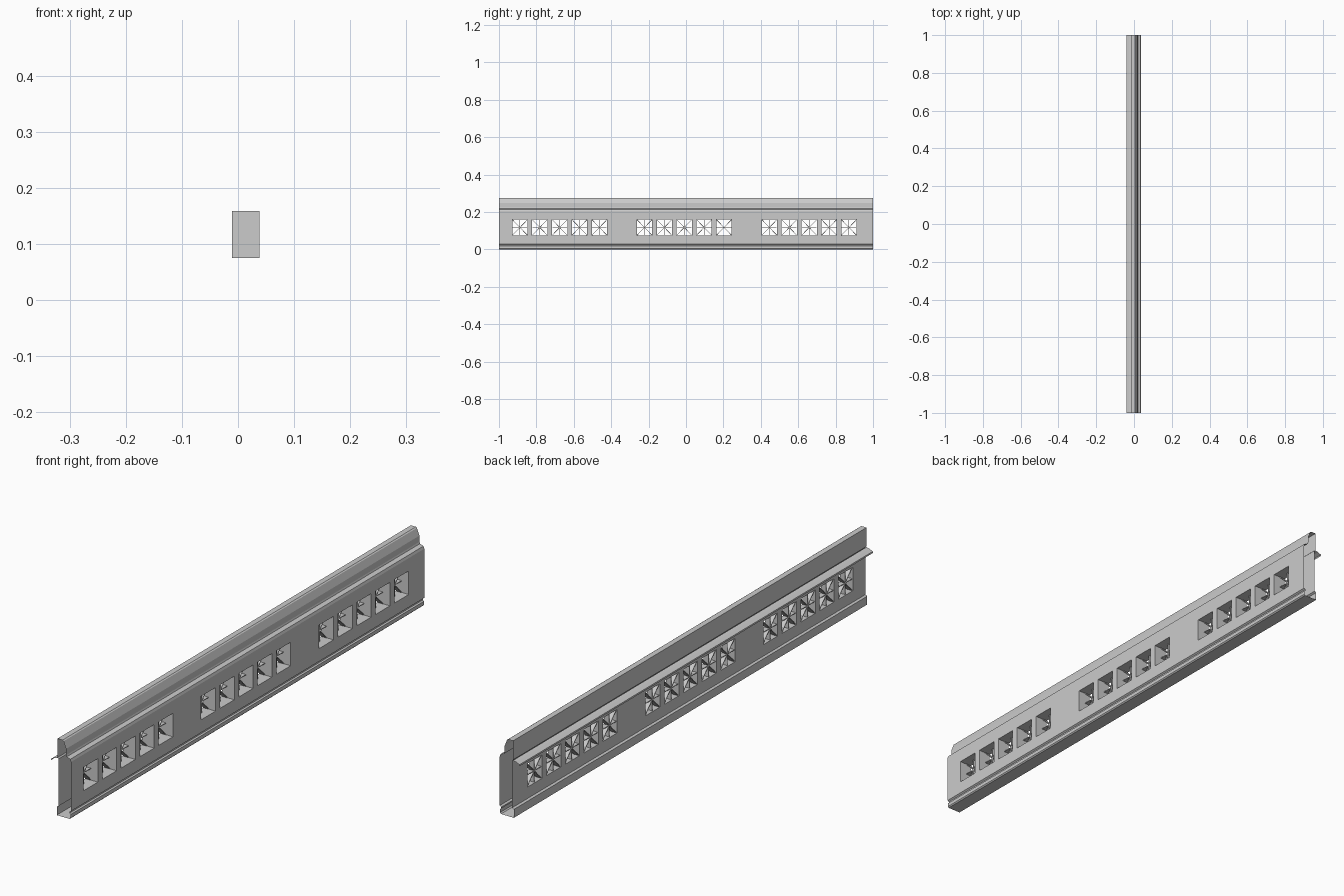
import bpy, bmesh, math
from mathutils import Matrix, Vector

if "Cube" in bpy.data.objects:
    bpy.data.objects.remove(bpy.data.objects["Cube"])

HALF = 1.0
Z0, Z1 = 0.075, 0.159           # window sill and head
W = 0.081                       # window width
FRONT, BACK = 0.038, -0.011     # faces joined by the window sleeves
CENTRES = [s + i * 0.1063 for s in (-0.888, -0.222, 0.446) for i in range(5)]


def finish(bm, name):
    me = bpy.data.meshes.new(name)
    bm.to_mesh(me)
    bm.free()
    ob = bpy.data.objects.new(name, me)
    bpy.context.collection.objects.link(ob)
    return ob


def extrude_profile(bm, pts, ys, closed, skip=lambda a, b, y: False):
    """Sweep an x-z profile through the y stations, leaving out skipped cells."""
    rows = [[bm.verts.new((x, y, z)) for x, z in pts] for y in ys]
    n = len(pts)
    for j in range(len(ys) - 1):
        for i in range(n if closed else n - 1):
            k = (i + 1) % n
            if not skip(pts[i], pts[k], (ys[j] + ys[j + 1]) / 2):
                bm.faces.new((rows[j][i], rows[j][k], rows[j + 1][k], rows[j + 1][i]))


def in_window(a, b, y):
    return ({a[1], b[1]} == {Z0, Z1}
            and any(abs(y - c) < W / 2 for c in CENTRES))


# Hollow rail: folded sheet, open at both ends, windows through front and back
profile = [
    (-0.018, 0.0), (0.033, 0.0), (0.037, 0.004), (0.037, 0.017),
    (0.032, 0.020), (0.032, 0.025), (FRONT, 0.029),
    (FRONT, Z0), (FRONT, Z1), (FRONT, 0.205), (0.035, 0.214),
    (0.021, 0.219), (0.019, 0.225), (0.019, 0.247), (0.009, 0.272),
    (0.005, 0.275), (-0.015, 0.275), (-0.015, 0.207), (BACK, 0.203),
    (BACK, Z1), (BACK, Z0), (BACK, 0.034), (-0.018, 0.030),
]
stations = [-HALF, HALF] + [c + s * W / 2 for c in CENTRES for s in (-1, 1)]
bm = bmesh.new()
extrude_profile(bm, profile, sorted(stations), True, in_window)
bmesh.ops.recalc_face_normals(bm, faces=bm.faces)
finish(bm, "hollow_rail")

# Drip lip along the back
bm = bmesh.new()
extrude_profile(bm, [(-0.015, 0.205), (-0.027, 0.202), (-0.040, 0.196), (-0.041, 0.191)],
                [-HALF, HALF], False)
finish(bm, "back_lip")

# Sleeves lining each window
bm = bmesh.new()
for c in CENTRES:
    ring = [(c - W / 2, Z0), (c + W / 2, Z0), (c + W / 2, Z1), (c - W / 2, Z1)]
    f = [bm.verts.new((FRONT, y, z)) for y, z in ring]
    b = [bm.verts.new((BACK, y, z)) for y, z in ring]
    for i in range(4):
        k = (i + 1) % 4
        bm.faces.new((f[i], f[k], b[k], b[i]))
finish(bm, "window_sleeves")

# Star-shaped grille of eight spokes in each window
bm = bmesh.new()
h = Z1 - Z0
diag = math.hypot(W, h)
bars = [(0, W), (math.pi / 2, h), (math.atan2(h, W), diag), (-math.atan2(h, W), diag)]
for c in CENTRES:
    for angle, length in bars:
        m = (Matrix.Translation((0.001, c, (Z0 + Z1) / 2))
             @ Matrix.Rotation(angle, 4, 'X')
             @ Matrix.Diagonal(Vector((0.020, length - 0.003, 0.0025, 1))))
        bmesh.ops.create_cube(bm, size=1, matrix=m)
finish(bm, "window_spokes")
